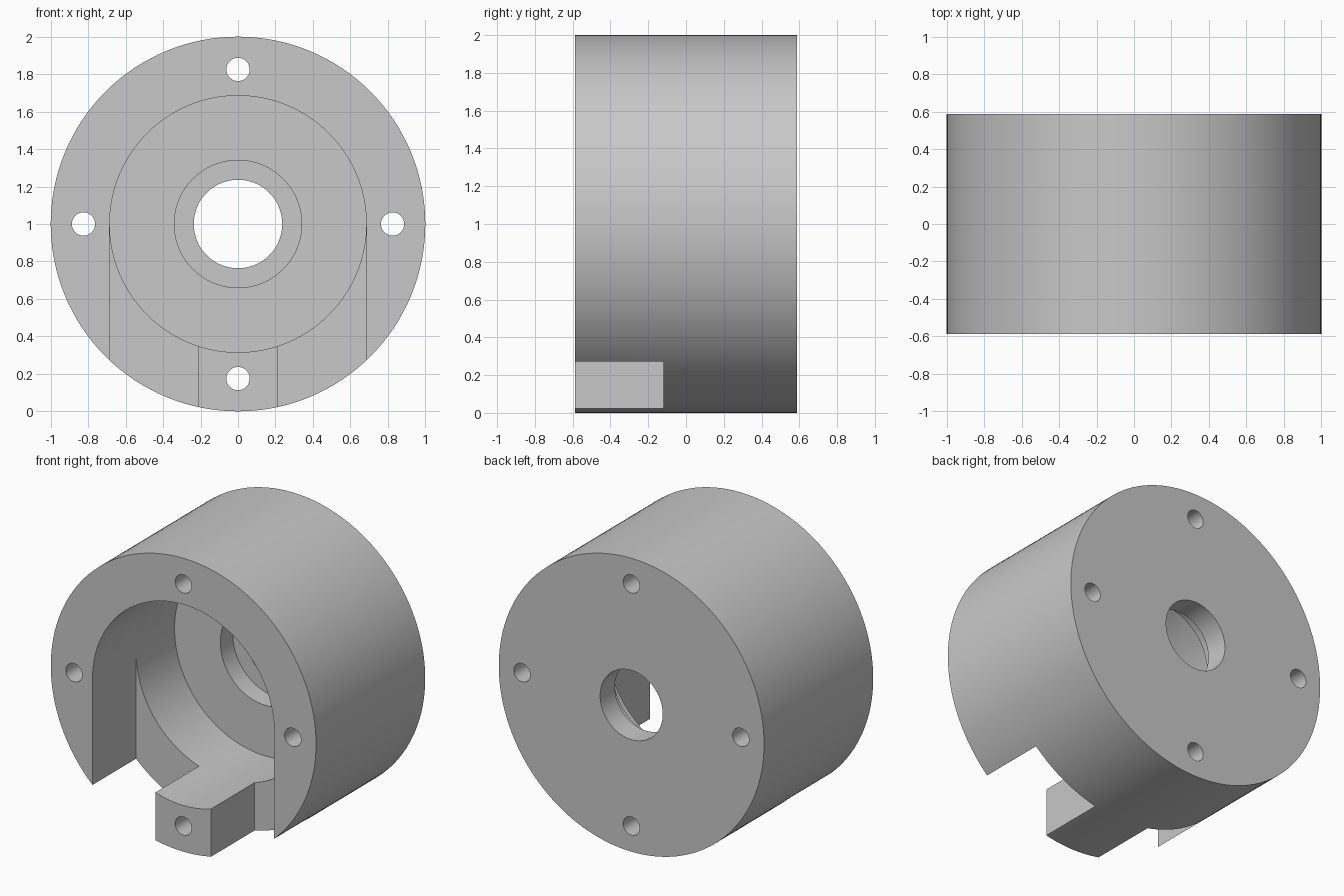
import bpy, bmesh
from math import pi
from mathutils import Matrix, Vector

if "Cube" in bpy.data.objects:
    bpy.data.objects.remove(bpy.data.objects["Cube"], do_unlink=True)

HALF = 0.588          # half of the housing depth
BORE = 0.685          # main cavity radius
BOLT = 0.825          # bolt circle radius

grey = bpy.data.materials.new("plain grey")
grey.use_nodes = True
grey.diffuse_color = (0.58, 0.58, 0.58, 1)
grey.node_tree.nodes["Principled BSDF"].inputs["Base Color"].default_value = grey.diffuse_color


def finish(name, bm):
    mesh = bpy.data.meshes.new(name)
    bmesh.ops.recalc_face_normals(bm, faces=bm.faces)
    bm.to_mesh(mesh)
    bm.free()
    obj = bpy.data.objects.new(name, mesh)
    bpy.context.collection.objects.link(obj)
    mesh.materials.append(grey)
    return obj


def cylinder(name, radius, y0, y1, x=0, z=1, sides=128):
    """Cylinder lying along y."""
    bm = bmesh.new()
    place = Matrix.Translation((x, (y0 + y1) / 2, z)) @ Matrix.Rotation(pi / 2, 4, 'X')
    bmesh.ops.create_cone(bm, cap_ends=True, segments=sides, radius1=radius,
                          radius2=radius, depth=y1 - y0, matrix=place)
    return finish(name, bm)


def box(name, low, high):
    low, high = Vector(low), Vector(high)
    bm = bmesh.new()
    place = Matrix.Translation((low + high) / 2) @ Matrix.Diagonal((*(high - low), 1))
    bmesh.ops.create_cube(bm, size=1, matrix=place)
    return finish(name, bm)


# Round housing
housing = cylinder("housing", 1, -HALF, HALF)

# Stepped bore: main cavity, bearing seat, shaft hole
cutters = [
    cylinder("cavity_cutter", BORE, -1, 0.295),
    cylinder("seat_cutter", 0.34, 0, 0.43),
    cylinder("shaft_cutter", 0.236, 0, 1),
]

# Front openings either side of the bottom tab
for side, a, b in (("right", -BORE, -0.21), ("left", 0.21, BORE)):
    cutters.append(box(side + "_opening_cutter", (a, -1, -0.5), (b, -0.12, 1)))

# Four bolt holes
for i, (dx, dz) in enumerate(((1, 0), (0, 1), (-1, 0), (0, -1))):
    cutters.append(cylinder(f"bolt_cutter_{i + 1}", 0.062, -1, 1,
                            BOLT * dx, 1 + BOLT * dz, 48))

for cutter in cutters:
    cutter.hide_render = True
    mod = housing.modifiers.new(cutter.name, 'BOOLEAN')
    mod.operation = 'DIFFERENCE'
    mod.solver = 'EXACT'
    mod.object = cutter

# Bake the cuts and drop the cutters
bpy.context.view_layer.update()
graph = bpy.context.evaluated_depsgraph_get()
result = bpy.data.meshes.new_from_object(housing.evaluated_get(graph))
housing.modifiers.clear()
housing.data = result
result.name = "housing"
for cutter in cutters:
    bpy.data.objects.remove(cutter, do_unlink=True)
result.materials.clear()
result.materials.append(grey)
for face in result.polygons:
    face.material_index = 0

# Smooth round walls, crisp edges
bpy.ops.object.select_all(action='DESELECT')
housing.select_set(True)
bpy.context.view_layer.objects.active = housing
bpy.ops.object.shade_smooth_by_angle(angle=pi / 6)
